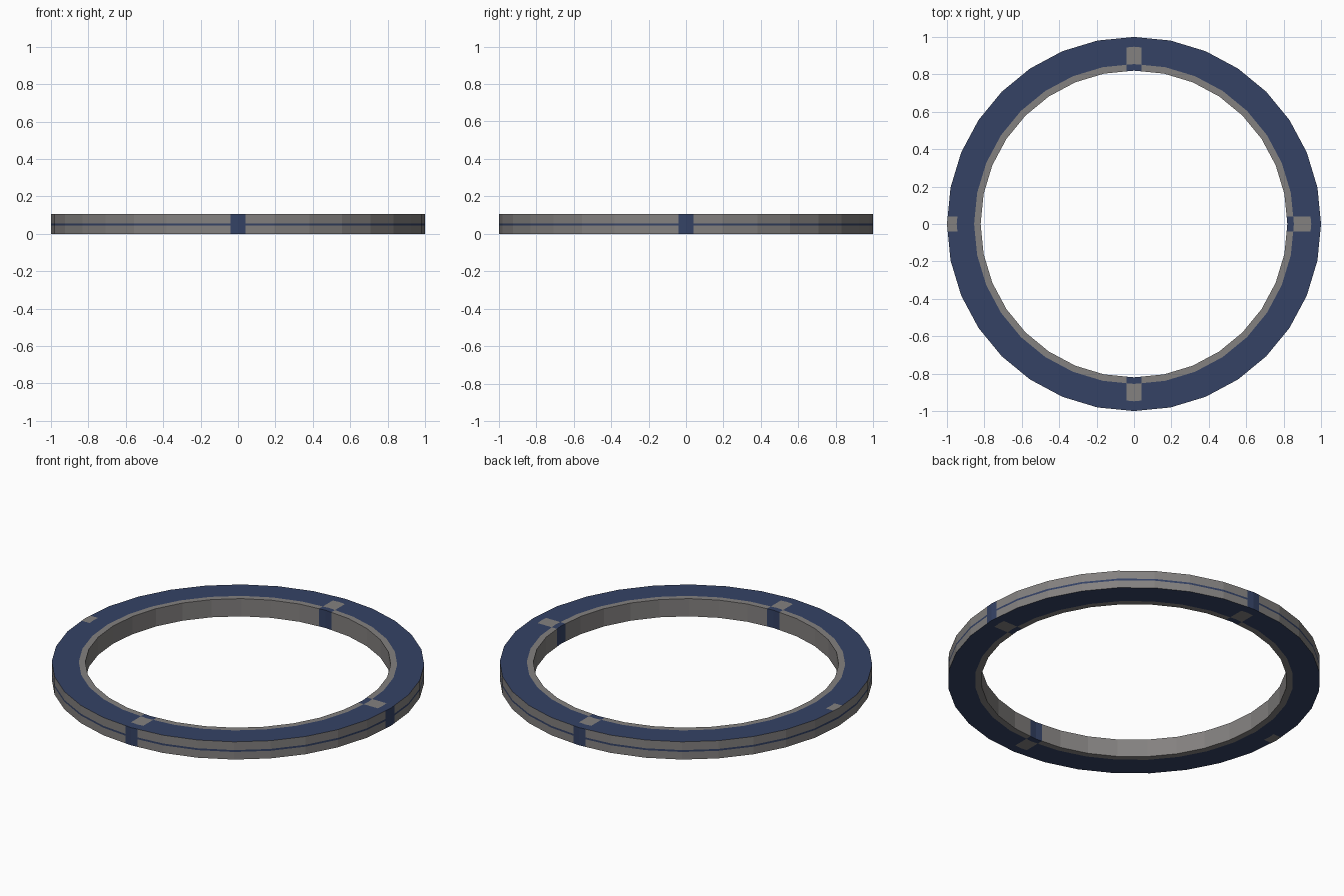
import bpy, bmesh, math
from mathutils import Vector

if "Cube" in bpy.data.objects:
    bpy.data.objects.remove(bpy.data.objects["Cube"])

SIDES = 32
R_IN, R_OUT, H = 0.82, 1.0, 0.105
BAND = (0.855, 0.948)      # radii of the blue band on top and bottom
LINE = (0.045, 0.056)      # heights of the thin line on the rim
MARK = 0.04                # half width of the cross marks


def material(name, rgb):
    mat = bpy.data.materials.new(name)
    mat.diffuse_color = (*rgb, 1)
    mat.use_nodes = True
    mat.node_tree.nodes["Principled BSDF"].inputs["Base Color"].default_value = mat.diffuse_color
    return mat


# Closed cross-section revolved into a 32-sided ring
profile = [(R_IN, 0), (BAND[0], 0), (BAND[1], 0), (R_OUT, 0),
           (R_OUT, LINE[0]), (R_OUT, LINE[1]), (R_OUT, H),
           (BAND[1], H), (BAND[0], H), (R_IN, H)]
bm = bmesh.new()
rings = []
for i in range(SIDES):
    a = 2 * math.pi * i / SIDES
    rings.append([bm.verts.new((r * math.cos(a), r * math.sin(a), z)) for r, z in profile])
n = len(profile)
for i in range(SIDES):
    p, q = rings[i], rings[(i + 1) % SIDES]
    for j in range(n):
        k = (j + 1) % n
        bm.faces.new((p[j], q[j], q[k], p[k]))

# Straight cuts that bound the cross marks
for normal in (Vector((1, 0, 0)), Vector((0, 1, 0))):
    for s in (-MARK, MARK):
        bmesh.ops.bisect_plane(bm, geom=bm.verts[:] + bm.edges[:] + bm.faces[:],
                               plane_co=normal * s, plane_no=normal)
bmesh.ops.recalc_face_normals(bm, faces=bm.faces[:])

# Blue band, rim line and marks; the marks invert the band
for f in bm.faces:
    c = f.calc_center_median()
    mark = abs(c.x) < MARK or (abs(c.y) < MARK and c.x > 0)
    r = math.hypot(c.x, c.y)
    if abs(f.normal.z) > 0.5:
        band = 0.5 * (BAND[0] + R_IN) < r < 0.5 * (BAND[1] + R_OUT) - 0.004
        blue = band != mark
    else:
        blue = mark or (r > 0.9 and LINE[0] < c.z < LINE[1])
    f.material_index = int(blue)
    f.smooth = False

mesh = bpy.data.meshes.new("ring")
bm.to_mesh(mesh)
bm.free()
mesh.materials.append(material("ring_grey", (0.23, 0.22, 0.215)))
mesh.materials.append(material("band_blue", (0.035, 0.055, 0.13)))
ring = bpy.data.objects.new("ring", mesh)
bpy.context.collection.objects.link(ring)
